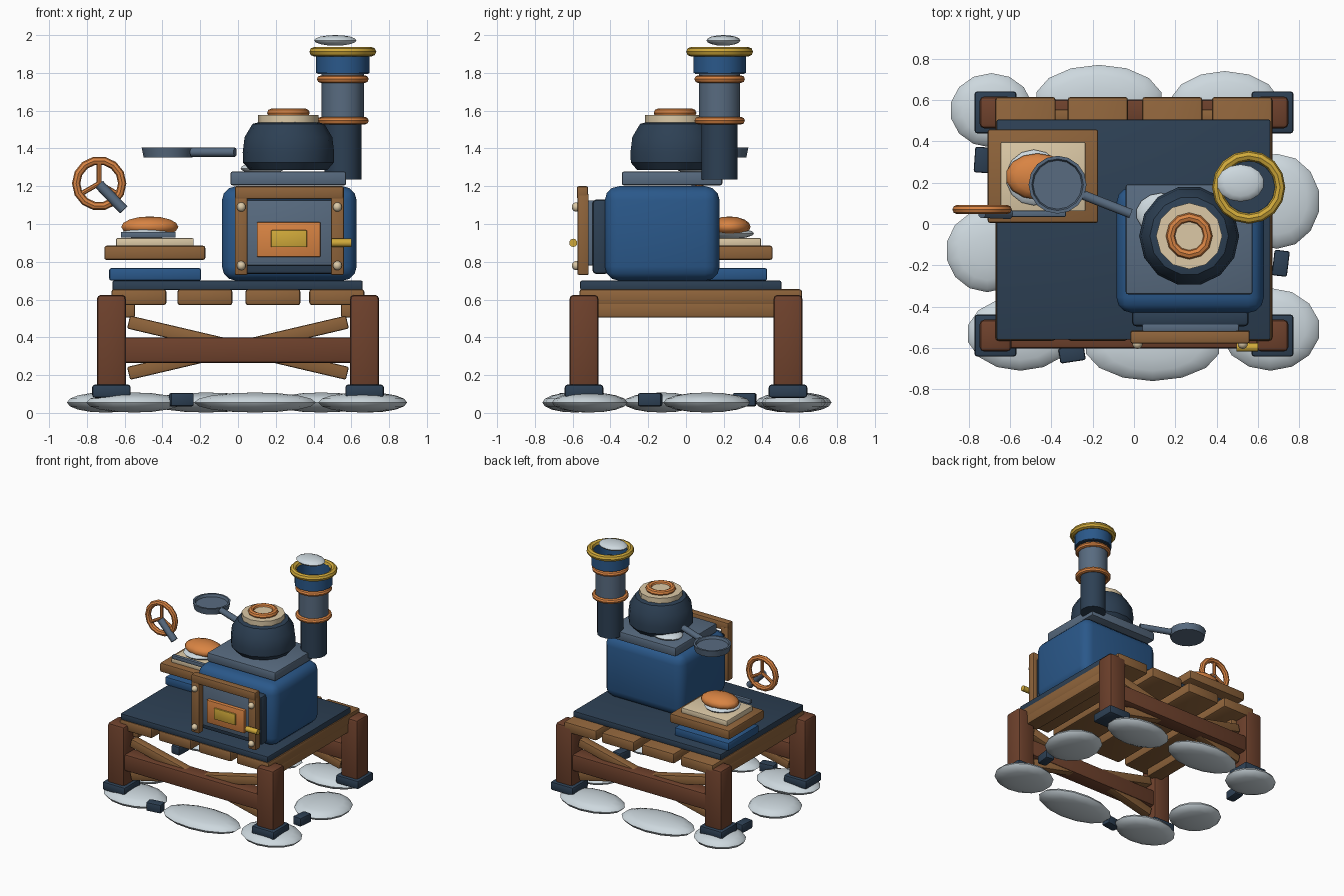
import bpy, bmesh, math
from mathutils import Vector, Matrix

cube = bpy.data.objects.get("Cube")
if cube:
    bpy.data.objects.remove(cube, do_unlink=True)


def material(name, code):
    lin = []
    for i in (0, 2, 4):
        s = int(code[i:i + 2], 16) / 255
        lin.append(s / 12.92 if s < 0.04 else ((s + 0.055) / 1.055) ** 2.4)
    m = bpy.data.materials.new(name)
    m.use_nodes = True
    m.diffuse_color = (*lin, 1)
    m.node_tree.nodes["Principled BSDF"].inputs["Base Color"].default_value = (*lin, 1)
    return m


NAVY = material("navy iron", "2D4054")
BLUE = material("blue enamel", "2A588A")
SLATE = material("slate metal", "586B80")
DARK = material("dark wood", "6E412C")
WOOD = material("light wood", "8F643B")
ORANGE = material("orange copper", "D98443")
GOLD = material("gold brass", "D0A93A")
CREAM = material("cream", "DCC9A6")
SNOW = material("pale snow", "CDD8DE")


def finish(name, bm, mat, loc=(0, 0, 0), rot=None, smooth=35):
    bmesh.ops.recalc_face_normals(bm, faces=bm.faces)
    mesh = bpy.data.meshes.new(name)
    bm.to_mesh(mesh)
    bm.free()
    mesh.materials.append(mat)
    ob = bpy.data.objects.new(name, mesh)
    bpy.context.collection.objects.link(ob)
    ob.matrix_world = Matrix.Translation(loc) @ (rot or Matrix()).to_4x4()
    bpy.ops.object.select_all(action="DESELECT")
    ob.select_set(True)
    bpy.context.view_layer.objects.active = ob
    if smooth:
        bpy.ops.object.shade_smooth_by_angle(angle=math.radians(smooth))
    return ob


def box(name, mat, xs, ys, zs, bevel=0.012, rot=None, segments=2):
    """Bevelled box given by its extents on each axis."""
    spans = (xs, ys, zs)
    bm = bmesh.new()
    bmesh.ops.create_cube(bm, size=1)
    bmesh.ops.scale(bm, vec=[b - a for a, b in spans], verts=bm.verts)
    if bevel:
        bmesh.ops.bevel(bm, geom=bm.edges[:], offset=bevel, segments=segments,
                        profile=0.5, affect="EDGES")
    return finish(name, bm, mat, [(a + b) / 2 for a, b in spans], rot)


def around(c, half):
    return (c - half, c + half)


def ellipsoid(name, mat, loc, radii, seg=14, rings=8, turn=0):
    bm = bmesh.new()
    bmesh.ops.create_uvsphere(bm, u_segments=seg, v_segments=rings, radius=1)
    bmesh.ops.scale(bm, vec=radii, verts=bm.verts)
    return finish(name, bm, mat, loc, Matrix.Rotation(turn, 3, "Z"), 60)


def lathe(name, mat, loc, profile, seg=14, closed=False, rot=None):
    """Spin (radius, height) points around the vertical axis."""
    bm = bmesh.new()
    verts = [bm.verts.new((r, 0, z)) for r, z in profile]
    pairs = list(zip(verts, verts[1:]))
    if closed:
        pairs.append((verts[-1], verts[0]))
    edges = [bm.edges.new(p) for p in pairs]
    bmesh.ops.spin(bm, geom=verts + edges, cent=(0, 0, 0), axis=(0, 0, 1),
                   angle=math.tau, steps=seg)
    bmesh.ops.remove_doubles(bm, verts=bm.verts, dist=0.0005)
    return finish(name, bm, mat, loc, rot)


def disc(name, mat, loc, r, h, seg=14):
    return lathe(name, mat, loc, [(0, 0), (r, 0), (r, h), (0, h)], seg)


def ring(name, mat, loc, r, thick, seg=14, rot=None):
    pts = [(r + thick * math.cos(k * math.tau / 8), thick * math.sin(k * math.tau / 8))
           for k in range(8)]
    return lathe(name, mat, loc, pts, seg, True, rot)


def rod(name, mat, a, b, r, seg=10):
    a, b = Vector(a), Vector(b)
    bm = bmesh.new()
    bmesh.ops.create_cone(bm, cap_ends=True, segments=seg, radius1=r, radius2=r,
                          depth=(b - a).length)
    rot = (b - a).to_track_quat("Z", "Y").to_matrix()
    return finish(name, bm, mat, (a + b) / 2, rot, 40)


# Snow drifts and loose stones on the ground
drifts = [(-.69, .55, .2, .18), (-.17, .6, .31, .17), (.44, .57, .27, .17), (.69, .11, .21, .23),
          (.66, -.51, .24, .2), (.09, -.59, .33, .17), (-.55, -.53, .26, .18), (-.71, -.13, .2, .2)]
for x, y, rx, ry in drifts:
    ellipsoid("snow_drift", SNOW, (x, y, 0.055), (rx, ry, 0.053))
for x, y, turn in ((-.3, -.63, .15), (.71, -.19, 1.45), (-.735, .31, 1.5)):
    box("ground_stone", NAVY, around(x, .062), around(y, .037), (.035, .105), .01,
        Matrix.Rotation(turn, 3, "Z"))

# Table legs with feet, stretchers, crossed braces and side rails
for sy in (-1, 1):
    for sx in (-1, 1):
        x, y = sx * .67, sy * .54
        box("table_leg", DARK, around(x, .077), around(y, .077), (.09, .625), .022)
        box("leg_foot", NAVY, around(x, .102), around(y, .102), (.08, .15), .015)
        box("cross_brace", WOOD, around(0, .595), around(sy * .52, .035), around(.345, .035),
            .01, Matrix.Rotation(sx * math.radians(13.2), 3, "Y"))
    box("long_stretcher", DARK, around(0, .62), around(sy * .54, .062), (.265, .4), .015)
    box("side_rail", WOOD, around(sy * .605, .06), (-.5, .5), (.505, .59), .012)

# Table top: four planks under an iron sheet
for x in (-.525, -.175, .185, .523):
    box("table_plank", WOOD, around(x, .146), (-.565, .615), (.57, .655), .015)
box("table_sheet", NAVY, (-.665, .66), (-.56, .505), (.65, .7), .008)

# Stove body and hot plate
box("stove_body", BLUE, (-.085, .628), (-.43, .178), (.7, 1.2), .075, segments=3)
box("hot_plate", SLATE, (-.04, .573), (-.34, .192), (1.205, 1.277), .01)

# Stove door, frame, window and fittings
box("door_backing", NAVY, (-.01, .555), (-.495, -.41), (.735, 1.13), .02)
box("door_panel", SLATE, (.04, .507), (-.52, -.48), (.78, 1.125), .006)
box("door_plate", ORANGE, (.1, .437), (-.548, -.51), (.825, 1.01), .006)
box("door_window", GOLD, (.175, .365), (-.56, -.54), (.877, .967), .004)
for x in (.017, .526):
    box("frame_post", WOOD, around(x, .034), (-.575, -.515), (.73, 1.16), .008)
    for z in (.78, 1.09):
        ellipsoid("frame_stud", CREAM, (x, -.58, z), (.025, .025, .025), 10, 6)
box("frame_lintel", WOOD, (-.017, .56), (-.578, -.518), (1.132, 1.2), .01)
rod("door_handle", GOLD, (.495, -.597, .9), (.6, -.597, .9), .022)

# Kettle with lid, ring and a puff of steam beside it
kx, ky = .267, -.058
lathe("kettle", NAVY, (kx, ky, 0), [(0, 1.285), (.205, 1.285), (.24, 1.325), (.242, 1.38),
      (.232, 1.46), (.19, 1.53), (.15, 1.54), (0, 1.54)], 14)
disc("kettle_collar", CREAM, (kx, ky, 1.53), .16, .048, 12)
ring("kettle_ring", ORANGE, (kx, ky, 1.588), .09, .023, 12)
disc("kettle_lid", CREAM, (kx, ky, 1.57), .075, .022, 12)
ellipsoid("steam_puff", SNOW, (.13, .05, 1.295), (.12, .1, .03))

# Chimney pipe in three sections with rings and a smoke puff
cx, cy = .555, .178
disc("pipe_lower", NAVY, (cx, cy, 1.235), .098, .315)
disc("pipe_middle", SLATE, (cx, cy, 1.55), .112, .252)
for z in (1.547, 1.767):
    ring("pipe_ring", ORANGE, (cx, cy, z), .117, .02)
lathe("pipe_mouth", BLUE, (cx, cy, 0), [(.142, 1.8), (.142, 1.912), (.125, 1.912), (.125, 1.8)],
      14, True)
disc("pipe_inside", NAVY, (cx, cy, 1.795), .135, .02)
ring("pipe_rim", GOLD, (cx, cy, 1.912), .152, .025, 16)
ellipsoid("smoke_puff", SNOW, (.515, .198, 1.972), (.115, .09, .028))

# Serving board with loaf and knife
box("board_base", BLUE, (-.682, -.195), (.035, .43), (.7, .767), .012)
box("serving_board", WOOD, (-.708, -.173), (.005, .458), (.81, .885), .012)
box("board_cloth", CREAM, (-.645, -.235), (.062, .397), (.88, .925), .006)
ellipsoid("loaf_plate", SNOW, (-.485, .225, .95), (.135, .135, .03))
ellipsoid("loaf", ORANGE, (-.467, .23, .985), (.155, .112, .055))
box("knife", SLATE, (-.62, -.33), (.035, .065), (.928, .958), .005)

# Floating pan with a shallow dish
lathe("pan", SLATE, (-.37, .19, 0), [(0, 1.353), (.13, 1.353), (.14, 1.405), (.125, 1.405),
      (.118, 1.385), (0, 1.385)], 16)
rod("pan_handle", SLATE, (-.245, .14, 1.38), (-.015, .05, 1.38), .024)

# Hand wheel with three spokes and a shaft
wx, wy, wz = -.735, .07, 1.215
ring("wheel_rim", ORANGE, (wx, wy, wz), .122, .022, 14, Matrix.Rotation(math.pi / 2, 3, "X"))
for k in range(3):
    a = math.pi / 2 + k * math.tau / 3
    rod("wheel_spoke", ORANGE, (wx, wy, wz),
        (wx + .12 * math.cos(a), wy, wz + .12 * math.sin(a)), .013, 8)
rod("wheel_shaft", SLATE, (-.735, .055, 1.21), (-.605, .05, 1.075), .027)
